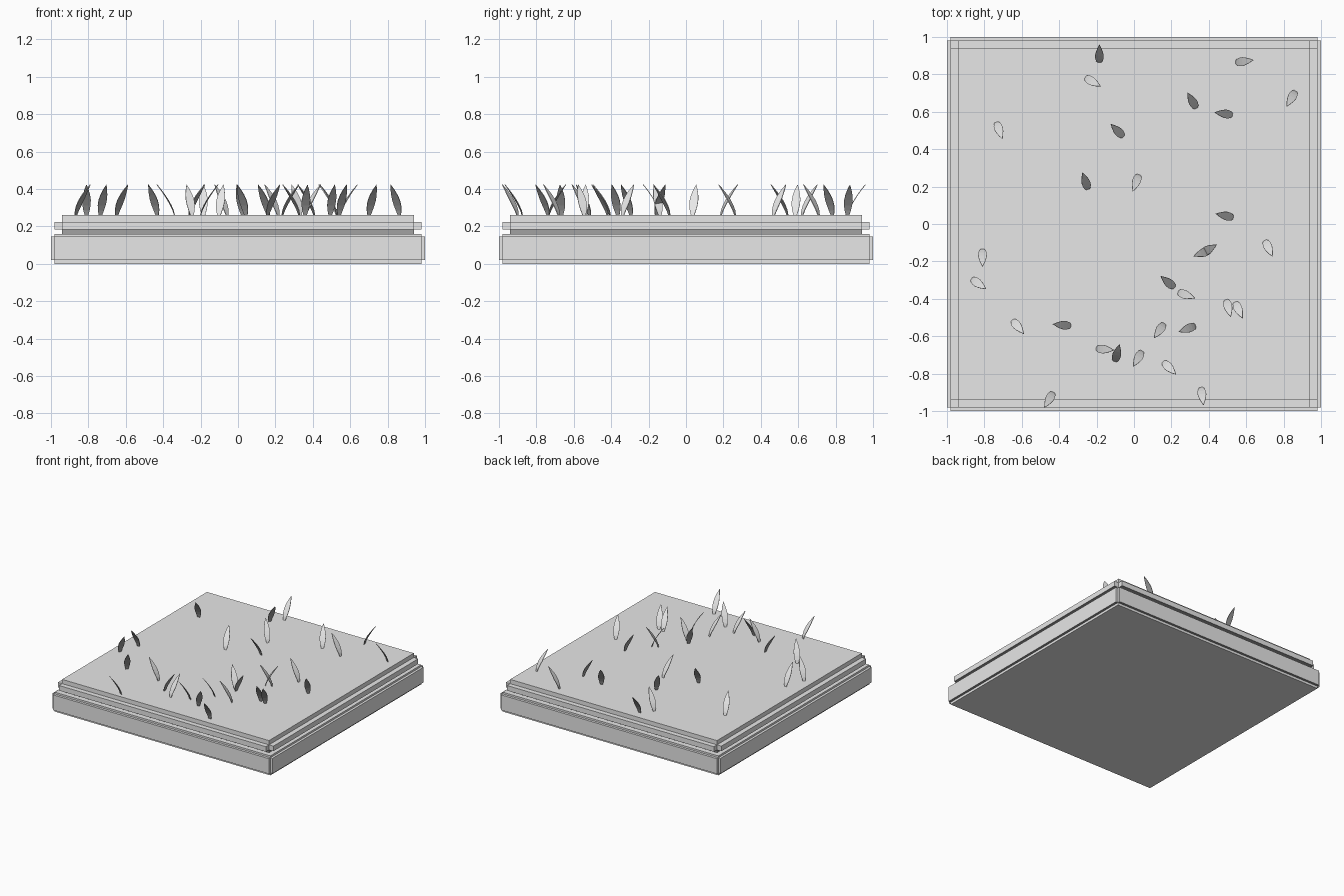
import bpy
import bmesh
from math import radians, cos, sin
from mathutils import Matrix

default_cube = bpy.data.objects.get("Cube")
if default_cube:
    bpy.data.objects.remove(default_cube, do_unlink=True)


def make_material(name, value):
    colour = (value, value, value, 1)
    mat = bpy.data.materials.new(name)
    mat.use_nodes = True
    mat.diffuse_color = colour
    mat.node_tree.nodes["Principled BSDF"].inputs["Base Color"].default_value = colour
    return mat


# Light grey for the body, dark grey for the recess, ledge undersides and leaf backs
materials = [make_material("light grey", 0.8), make_material("dark grey", 0.36)]


def finish_mesh(bm, name, is_dark):
    bmesh.ops.recalc_face_normals(bm, faces=bm.faces)
    bm.normal_update()
    for face in bm.faces:
        face.material_index = int(is_dark(face))
    mesh = bpy.data.meshes.new(name)
    bm.to_mesh(mesh)
    bm.free()
    for mat in materials:
        mesh.materials.append(mat)
    return mesh


def add_object(name, mesh):
    obj = bpy.data.objects.new(name, mesh)
    bpy.context.scene.collection.objects.link(obj)
    return obj


def stepped_slab(name, core, reach, bottom, top, band_low, band_high, is_dark):
    """Square slab whose four sides each carry a raised panel, leaving notched corners."""
    bm = bmesh.new()
    bmesh.ops.create_cube(bm, size=1)
    bmesh.ops.scale(bm, vec=(2 * core, 2 * core, top - bottom), verts=bm.verts)
    bmesh.ops.translate(bm, vec=(0, 0, (top + bottom) / 2), verts=bm.verts)
    # Cut the band into the walls, then push each wall panel outward
    for height in (band_low, band_high):
        bmesh.ops.bisect_plane(bm, geom=bm.verts[:] + bm.edges[:] + bm.faces[:],
                               plane_co=(0, 0, height), plane_no=(0, 0, 1))
    bm.normal_update()
    panels = [f for f in bm.faces if abs(f.normal.z) < 0.5
              and band_low < f.calc_center_median().z < band_high]
    for panel in panels:
        direction = panel.normal.copy()
        raised = bmesh.ops.extrude_discrete_faces(bm, faces=[panel])["faces"][0]
        bmesh.ops.translate(bm, vec=direction * (reach - core), verts=raised.verts)
    return add_object(name, finish_mesh(bm, name, is_dark))


# Ground tile: dark ledge undersides below, dark recess between the two slabs
stepped_slab("base_slab", 0.98, 1.0, 0, 0.16, 0.02, 0.145,
             lambda f: f.normal.z < -0.5 and f.calc_center_median().z > 0.01)
stepped_slab("turf_slab", 0.94, 0.98, 0.16, 0.26, 0.183, 0.225,
             lambda f: f.calc_center_median().z < 0.19)

# Grass blade: a thin leaf bending towards its tip along +x
LEAN, RISE = 0.095, 0.165
half_widths = [0.009, 0.017, 0.022, 0.023, 0.019, 0.011]


def blade_mesh():
    bm = bmesh.new()
    previous = None
    steps = len(half_widths)
    for i, w in enumerate(half_widths):
        t = i / steps
        x, z = LEAN * t ** 1.4, RISE * t
        pair = [bm.verts.new((x, -w, z)), bm.verts.new((x, w, z))]
        if previous:
            bm.faces.new((previous[0], previous[1], pair[1], pair[0]))
        previous = pair
    tip = bm.verts.new((LEAN, 0, RISE))
    bm.faces.new((previous[0], previous[1], tip))
    bmesh.ops.recalc_face_normals(bm, faces=bm.faces)
    bmesh.ops.solidify(bm, geom=bm.faces[:], thickness=0.004)
    # The back of the leaf faces the way it leans
    return finish_mesh(bm, "grass_blade", lambda f: f.normal.x > 0.5)


# Middle of each blade in plan, and the heading of its tip in degrees
blades = [
    (-.185, .91, 90), (-.22, .76, -30), (.59, .87, 8), (.31, .66, 120),
    (.84, .67, 240), (.48, .59, 172), (-.72, .5, -70), (-.09, .5, 135),
    (-.26, .23, 108), (.01, .22, 250), (.485, .045, 168), (.4, -.135, 30),
    (.365, -.155, 200), (.72, -.13, -65), (-.81, -.18, -90), (-.83, -.32, -35),
    (.18, -.31, 140), (.28, -.38, -20), (.505, -.45, -75), (.56, -.46, -65),
    (-.62, -.55, -50), (-.385, -.54, 175), (.135, -.57, 235), (.285, -.56, 200),
    (-.155, -.67, -5), (-.09, -.69, 75), (.02, -.72, 240), (.19, -.77, -45),
    (.365, -.92, -82), (-.455, -.94, 240),
]
shared_blade = blade_mesh()
for x, y, heading in blades:
    angle = radians(heading)
    root = (x - cos(angle) * LEAN / 2, y - sin(angle) * LEAN / 2, 0.26)
    blade = add_object("grass_blade", shared_blade)
    blade.matrix_world = Matrix.Translation(root) @ Matrix.Rotation(angle, 4, 'Z')
